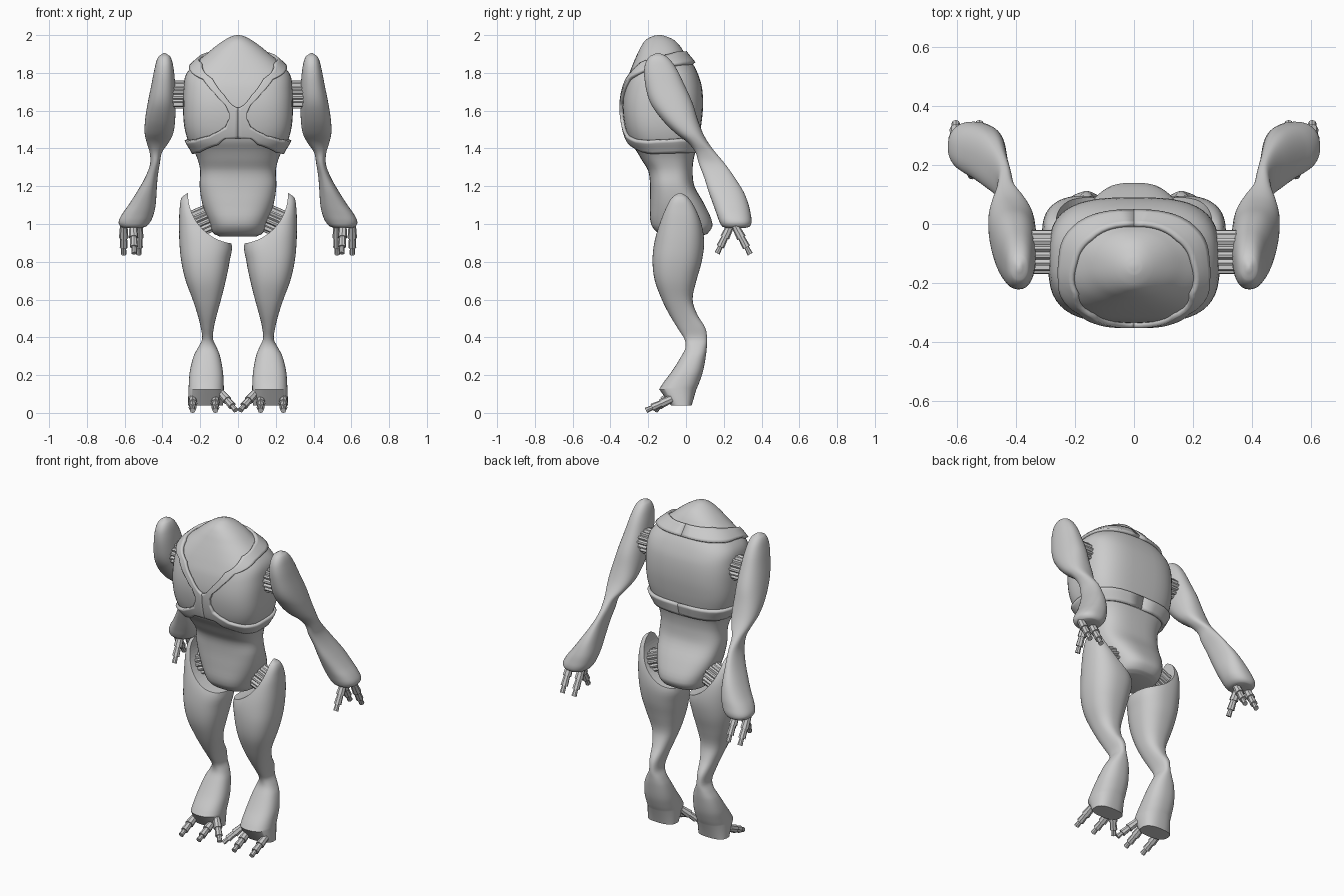
import bpy, bmesh, math
from mathutils import Vector, Matrix

if "Cube" in bpy.data.objects:
    bpy.data.objects.remove(bpy.data.objects["Cube"])


def finish(bm, name, smooth=35):
    bmesh.ops.recalc_face_normals(bm, faces=bm.faces)
    me = bpy.data.meshes.new(name)
    bm.to_mesh(me)
    bm.free()
    ob = bpy.data.objects.new(name, me)
    bpy.context.collection.objects.link(ob)
    if smooth:
        shade(ob, smooth)
    return ob


def shade(ob, angle):
    bpy.ops.object.select_all(action='DESELECT')
    ob.select_set(True)
    bpy.context.view_layer.objects.active = ob
    bpy.ops.object.shade_smooth_by_angle(angle=math.radians(angle))


def sample(secs, z):
    """Smoothly interpolated section (x0, x1, y0, y1, power) at height z."""
    last = len(secs) - 1
    i = max(k for k in range(last) if k == 0 or secs[k][0] <= z)
    h = secs[i + 1][0] - secs[i][0]
    t = (z - secs[i][0]) / h

    def slope(k, c):
        a, b = secs[max(k - 1, 0)], secs[min(k + 1, last)]
        return (b[c] - a[c]) / (b[0] - a[0])
    return [(2*t**3 - 3*t*t + 1) * secs[i][c] + (t**3 - 2*t*t + t) * h * slope(i, c)
            + (3*t*t - 2*t**3) * secs[i + 1][c] + (t**3 - t*t) * h * slope(i + 1, c)
            for c in range(1, 6)]


def surf(sec, th, z, off=0):
    """Point on a superellipse section."""
    x0, x1, y0, y1, n = sec
    c, s = math.cos(th), math.sin(th)
    return Vector(((x0 + x1) / 2 + ((x1 - x0) / 2 + off) * math.copysign(abs(c) ** (2 / n), c),
                   (y0 + y1) / 2 + ((y1 - y0) / 2 + off) * math.copysign(abs(s) ** (2 / n), s), z))


def loft(name, secs, side=1, steps=4, base=None, count=48):
    rings = [base] if base else []
    for a, b in zip(secs, secs[1:]):
        for k in range(steps):
            z = a[0] + (b[0] - a[0]) * k / steps
            rings.append([z] + sample(secs, z))
    rings.append(secs[-1])
    bm = bmesh.new()
    loops = []
    for r in rings:
        pts = [surf(r[1:], 2 * math.pi * k / count, r[0]) for k in range(count)]
        loops.append([bm.verts.new((p.x * side, p.y, p.z)) for p in pts])
    for a, b in zip(loops, loops[1:]):
        for k in range(count):
            j = (k + 1) % count
            bm.faces.new((a[k], a[j], b[j], b[k]))
    bm.faces.new(loops[0])
    bm.faces.new(loops[-1])
    return finish(bm, name)


def digits(name, chains, side, r=0.025):
    """Three tapering segments for every finger or toe."""
    bm = bmesh.new()
    for a, b in chains:
        a, b = Vector(a), Vector(b)
        a.x *= side
        b.x *= side
        d = b - a
        rot = d.to_track_quat('Z', 'Y').to_matrix().to_4x4()
        for t0, t1, r0, r1 in ((0, .42, .8, 1), (.42, .76, .72, .85), (.76, 1, .5, .6)):
            bmesh.ops.create_cone(bm, cap_ends=True, segments=8, radius1=r * r0, radius2=r * r1,
                                  depth=d.length * (t1 - t0),
                                  matrix=Matrix.Translation(a + d * (t0 + t1) / 2) @ rot)
    return finish(bm, name, 0)


def ribbed_joint(name, a, b, r, side):
    a, b = Vector((a[0] * side, *a[1:])), Vector((b[0] * side, *b[1:]))
    rot = (b - a).to_track_quat('Z', 'Y').to_matrix()
    bm = bmesh.new()
    n = 48
    ends = []
    for p in (a, b):
        ends.append([bm.verts.new(p + rot @ Vector((math.cos(k * math.tau / n), math.sin(k * math.tau / n), 0))
                                  * r * (1 if k % 3 else .86)) for k in range(n)])
    for k in range(n):
        j = (k + 1) % n
        bm.faces.new((ends[0][k], ends[0][j], ends[1][j], ends[1][k]))
    bm.faces.new(ends[0])
    bm.faces.new(ends[1])
    return finish(bm, name, 0)


# Torso with pelvis and domed head: z, half width, front y, back y, power
torso = [(z, -w, w, f, b, n) for z, w, f, b, n in (
    (.935, .10, -.10, .08, 2.5), (.95, .13, -.145, .115, 2.6), (1.0, .15, -.185, .14, 2.7),
    (1.1, .187, -.19, .10, 2.7), (1.2, .203, -.19, .045, 2.7), (1.28, .20, -.20, .035, 2.7),
    (1.34, .213, -.235, .04, 2.8), (1.39, .235, -.265, .052, 2.9), (1.44, .264, -.30, .065, 3),
    (1.52, .285, -.325, .08, 3.1), (1.62, .291, -.336, .09, 3.1), (1.72, .288, -.325, .085, 3),
    (1.79, .276, -.303, .065, 2.8), (1.85, .228, -.28, .035, 2.5), (1.90, .168, -.258, -.005, 2.3),
    (1.94, .12, -.238, -.03, 2.2), (1.975, .07, -.212, -.065, 2), (1.995, .03, -.175, -.11, 2),
    (2.0, .008, -.15, -.135, 2))]
loft("torso", torso)


def front(x, z):
    s = sample(torso, z)
    return (-math.acos(min(1, x / s[1]) ** (s[4] / 2)), z)


# Raised harness: collar behind the head, crossed chest straps, waist band
B = math.pi / 2
strip = [((B, 1.91), (B, 1.85)), ((.6, 1.905), (.6, 1.845)), ((0, 1.885), (0, 1.835))]
strip += [(front(*a), front(*b)) for a, b in (
    ((.185, 1.85), (.245, 1.825)), ((.13, 1.765), (.18, 1.765)), ((.07, 1.68), (.12, 1.69)),
    ((.03, 1.63), (.065, 1.63)), ((0, 1.615), (.047, 1.59)), ((0, 1.55), (.047, 1.555)),
    ((0, 1.455), (.065, 1.515)), ((.065, 1.455), (.10, 1.49)), ((.10, 1.425), (.15, 1.465)),
    ((.19, 1.385), (.22, 1.445)))]
strip += [((-.3, 1.375), (-.3, 1.44)), ((.3, 1.38), (.3, 1.45)), ((B, 1.38), (B, 1.45))]
for side, label in ((1, "left"), (-1, "right")):
    bm = bmesh.new()
    rows = []
    for i, (a, b) in enumerate(zip(strip, strip[1:])):
        for k in range(6 + (i == len(strip) - 2)):
            inner, outer = [Vector(a[e]).lerp(Vector(b[e]), k / 6) for e in (0, 1)]
            row = []
            for m in range(6):
                th, z = inner.lerp(outer, m / 5)
                p = surf(sample(torso, z), th, z, .007)
                row.append(bm.verts.new((p.x * side, p.y, p.z)))
            rows.append(row)
    for a, b in zip(rows, rows[1:]):
        for m in range(5):
            bm.faces.new((a[m], a[m + 1], b[m + 1], b[m]))
    ob = finish(bm, "harness_" + label)
    mod = ob.modifiers.new("thickness", 'SOLIDIFY')
    mod.thickness, mod.offset = .02, 0

# Limb sections: z, x0, x1, y0, y1
arm = [s + (2.3,) for s in (
    (.978, .52, .60, .22, .31), (.985, .49, .62, .195, .335), (1.01, .465, .632, .178, .347),
    (1.05, .447, .615, .163, .343), (1.1, .436, .58, .145, .332), (1.17, .431, .535, .12, .305),
    (1.25, .425, .49, .095, .255), (1.32, .414, .465, .068, .205), (1.38, .402, .468, .05, .155),
    (1.43, .368, .483, .01, .118), (1.48, .343, .494, -.055, .09), (1.55, .333, .492, -.125, .063),
    (1.64, .33, .478, -.188, .035), (1.74, .333, .458, -.216, -.01), (1.83, .342, .44, -.22, -.055),
    (1.885, .358, .422, -.195, -.10), (1.905, .385, .395, -.155, -.14))]
leg = [s + (2.4,) for s in (
    (.125, .075, .262, -.142, .055), (.16, .076, .26, -.12, .07), (.22, .08, .255, -.075, .09),
    (.3, .095, .235, -.025, .105), (.345, .112, .212, -.003, .11), (.39, .132, .19, -.008, .112),
    (.45, .128, .197, -.045, .102), (.52, .112, .214, -.088, .06), (.6, .09, .24, -.128, .035),
    (.7, .065, .277, -.165, .055), (.8, .045, .30, -.177, .083), (.9, .035, .31, -.168, .096),
    (1.0, .11, .312, -.14, .082), (1.08, .19, .309, -.108, .05), (1.14, .215, .298, -.075, .012),
    (1.165, .25, .265, -.04, -.025))]
sole = (.04, .08, .265, -.08, .03, 2.6)

for side, label in ((1, "left"), (-1, "right")):
    loft("arm_" + label, arm, side)
    digits("fingers_" + label, [((.525, .26, .99), (.525, .34, .84)), ((.605, .26, .99), (.605, .34, .84)),
                                ((.555, .235, .99), (.55, .165, .845))], side)
    ribbed_joint("shoulder_joint_" + label, (.26, -.095, 1.685), (.36, -.095, 1.685), .075, side)
    ribbed_joint("hip_joint_" + label, (.11, -.02, 1.05), (.25, -.02, .99), .075, side)
    digits("toes_" + label, [((.12, -.075, .075), (.12, -.212, .013)), ((.24, -.075, .075), (.24, -.212, .013)),
                             ((.09, -.08, .105), (.012, -.16, .014))], side)

    # Leg with a round scoop cut out beside the pelvis
    limb = loft("leg_" + label, leg, side, base=sole)
    bm = bmesh.new()
    bmesh.ops.create_cone(bm, cap_ends=True, segments=96, radius1=.265, radius2=.265, depth=1,
                          matrix=Matrix.Translation((0, 0, 1.16)) @ Matrix.Rotation(B, 4, 'X'))
    cutter = finish(bm, "hip_cutter", 0)
    cutter.hide_render = True
    mod = limb.modifiers.new("scoop", 'BOOLEAN')
    mod.operation, mod.object, mod.solver = 'DIFFERENCE', cutter, 'EXACT'
    bpy.context.view_layer.objects.active = limb
    bpy.ops.object.modifier_apply(modifier=mod.name)
    bpy.data.objects.remove(cutter)
    shade(limb, 35)
